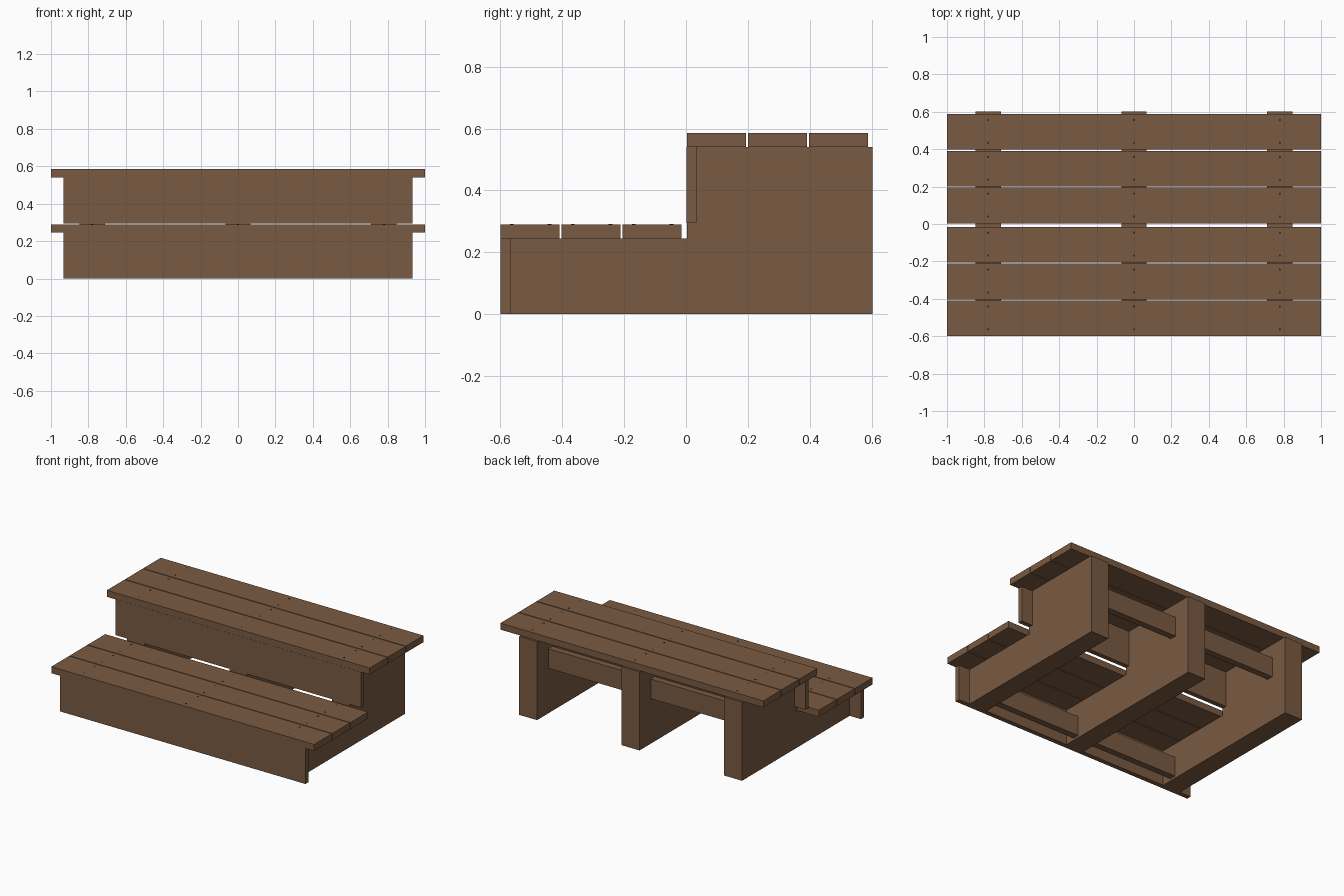
import bpy, bmesh
from mathutils import Matrix

if "Cube" in bpy.data.objects:
    bpy.data.objects.remove(bpy.data.objects["Cube"])


def material(name, rgb):
    m = bpy.data.materials.new(name)
    m.diffuse_color = (*rgb, 1)
    m.use_nodes = True
    m.node_tree.nodes["Principled BSDF"].inputs["Base Color"].default_value = m.diffuse_color
    return m


wood = material("brown_wood", (0.195, 0.104, 0.056))
steel = material("dark_screw", (0.03, 0.025, 0.02))


def finish(name, bm, mat):
    bmesh.ops.recalc_face_normals(bm, faces=bm.faces[:])
    me = bpy.data.meshes.new(name)
    bm.to_mesh(me)
    bm.free()
    me.materials.append(mat)
    ob = bpy.data.objects.new(name, me)
    bpy.context.collection.objects.link(ob)
    return ob


def board(name, x, y0, y1, z0, z1):
    bm = bmesh.new()
    size = Matrix.Diagonal((2 * x, y1 - y0, z1 - z0, 1))
    place = Matrix.Translation((0, (y0 + y1) / 2, (z0 + z1) / 2))
    bmesh.ops.create_cube(bm, size=1, matrix=place @ size)
    return finish(name, bm, mat=wood)


LOW, HIGH, THICK = 0.245, 0.54, 0.045
STRINGER_X = (-0.78, 0, 0.78)

# Stepped stringers, extruded along x
profile = [(-0.6, 0), (0.602, 0), (0.602, HIGH), (0.003, HIGH), (0.003, LOW), (-0.6, LOW)]
for i, cx in enumerate(STRINGER_X):
    bm = bmesh.new()
    face = bm.faces.new([bm.verts.new((cx - 0.068, y, z)) for y, z in profile])
    ext = bmesh.ops.extrude_face_region(bm, geom=[face])
    verts = [g for g in ext["geom"] if isinstance(g, bmesh.types.BMVert)]
    bmesh.ops.translate(bm, verts=verts, vec=(0.136, 0, 0))
    finish(f"stringer_{i + 1}", bm, wood)

# Per step: three treads, a riser and a cross brace
steps = [("lower", -0.6, LOW, 0, -0.6, -0.5), ("upper", 0.003, HIGH, 0.295, 0.002, 0.435)]
screws = bmesh.new()
for name, y_start, z, riser_z, riser_y, brace_y in steps:
    for i in range(3):
        y0 = y_start + i * 0.197
        y1 = y0 + 0.191
        board(f"{name}_tread_{i + 1}", 1.0, y0, y1, z, z + THICK)
        # Two screw heads where each tread crosses a stringer
        for cx in STRINGER_X:
            for y in (y0 + 0.037, y1 - 0.032):
                bmesh.ops.create_cone(screws, cap_ends=True, segments=10, radius1=0.006,
                                      radius2=0.006, depth=0.006,
                                      matrix=Matrix.Translation((cx, y, z + THICK - 0.002)))
    board(f"{name}_riser", 0.933, riser_y, riser_y + 0.032, riser_z, z)
    brace_z = z - 0.23
    board(f"{name}_cross_brace", 0.848, brace_y, brace_y + THICK, brace_z, brace_z + 0.135)
finish("screw_heads", screws, steel)
